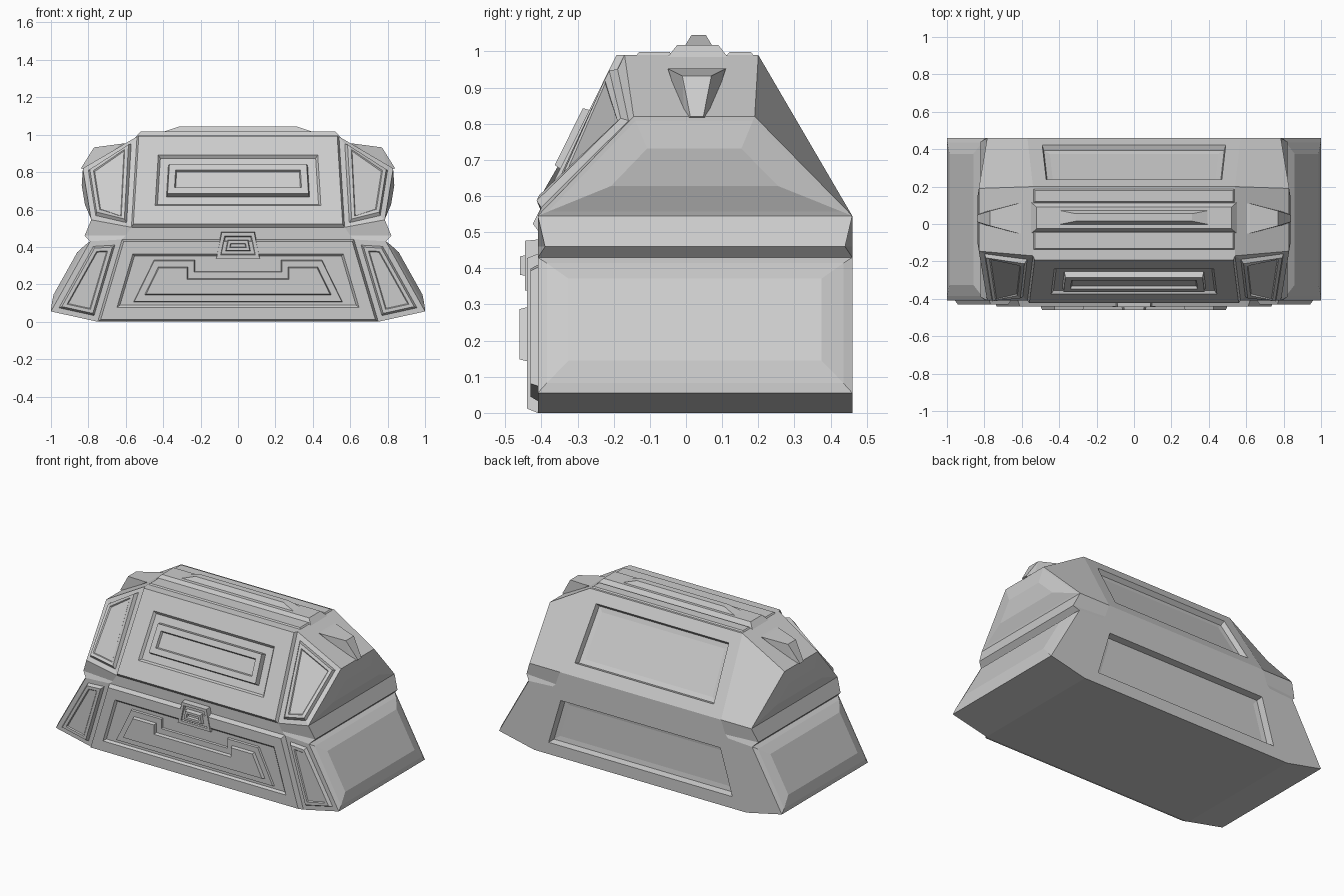
import bpy, bmesh
from mathutils import Vector

if "Cube" in bpy.data.objects:
    bpy.data.objects.remove(bpy.data.objects["Cube"])


def finish(bm, name):
    mesh = bpy.data.meshes.new(name)
    bm.to_mesh(mesh)
    bm.free()
    ob = bpy.data.objects.new(name, mesh)
    bpy.context.collection.objects.link(ob)
    return ob


def steps(bm, face, chain):
    """Inset a face repeatedly; each step is (width, height)."""
    for width, height in chain:
        face.normal_update()
        bmesh.ops.inset_individual(bm, faces=[face], thickness=width,
                                   depth=height, use_even_offset=True)


def front_plate(name, outline, y, chain):
    """Stepped plate facing -y from an (x, z) outline, counter-clockwise."""
    bm = bmesh.new()
    face = bm.faces.new([bm.verts.new((x, y, z)) for x, z in outline])
    face.normal_update()
    if face.normal.y > 0:
        face.normal_flip()
    steps(bm, face, chain)
    return finish(bm, name)


def frustum(name, low, high):
    """Tapered bar; each end is (half length, y min, y max, z)."""
    bm = bmesh.new()
    for hx, y0, y1, z in (low, high):
        for x, y in ((-hx, y0), (hx, y0), (hx, y1), (-hx, y1)):
            bm.verts.new((x, y, z))
    bmesh.ops.convex_hull(bm, input=bm.verts[:])
    bmesh.ops.dissolve_limit(bm, angle_limit=0.01, verts=bm.verts[:], edges=bm.edges[:])
    return finish(bm, name)


# Chest hull: rings of (front inner, front outer, back outer, back inner)
RINGS = [
    [(.75, -.41, 0), (1, -.41, .055), (1, .46, .055), (.75, .46, 0)],
    [(.62, -.41, .44), (.79, -.41, .43), (.79, .46, .43), (.62, .46, .44)],
    [(.60, -.41, .46), (.82, -.39, .46), (.82, .44, .46), (.60, .46, .46)],
    [(.57, -.41, .505), (.785, -.41, .545), (.785, .46, .545), (.57, .46, .545)],
    [(.54, -.17, .99), (.83, -.145, .82), (.83, .19, .82), (.54, .20, .99)],
]
bm = bmesh.new()
rings = []
for ring in RINGS:
    right = [bm.verts.new(p) for p in ring]
    left = [bm.verts.new((-x, y, z)) for x, y, z in reversed(ring)]
    rings.append(right + left)

SIDES = ["front_corner", "side", "back_corner", "back",
         "back_corner", "side", "front_corner", "front"]
faces = {}
for level, (lo, hi) in enumerate(zip(rings, rings[1:])):
    for i, label in enumerate(SIDES):
        j = (i + 1) % 8
        f = bm.faces.new((lo[i], lo[j], hi[j], hi[i]))
        faces.setdefault((label, level), []).append(f)
for ring in (rings[0], rings[-1]):
    for ids in ((0, 1, 2, 3), (4, 5, 6, 7), (0, 3, 4, 7)):
        bm.faces.new([ring[i] for i in ids])
bmesh.ops.recalc_face_normals(bm, faces=bm.faces[:])

# Panels worked into the hull faces
corner = [(.028, 0), (.010, .02), (.018, 0), (.005, -.006)]
PANELS = {
    ("front", 0): [(.012, .03), (.065, 0), (.012, -.012)],
    ("front_corner", 0): corner,
    ("side", 0): [(.025, .012), (.06, .02)],
    ("back", 0): [(.075, 0), (.008, -.04), (.03, -.004)],
    ("front", 3): [(.010, .02), (.11, 0), (.012, -.015), (.045, 0),
                   (.006, .033), (.035, 0), (.006, -.015)],
    ("front_corner", 3): corner,
    ("side", 3): [(.012, .002), (.075, .018)],
    ("back", 3): [(.075, 0), (.008, -.03), (.03, -.004)],
}
for key, chain in PANELS.items():
    for f in faces[key]:
        steps(bm, f, chain)
finish(bm, "chest_body")

# Raised U-shaped ornament on the lower front
half = [(.56, .105), (.45, .33), (.23, .33), (.23, .27)]
front_plate("lower_front_ornament",
            half + [(-x, z) for x, z in reversed(half)], -.424,
            [(.004, .016), (.034, 0), (.005, .02)])

# Lock
front_plate("lock_plate", [(-.12, .335), (.12, .335), (.09, .48), (-.09, .48)], -.405,
            [(.004, .04), (.018, 0), (.006, -.012), (.014, 0),
             (.005, .026), (.014, 0), (.004, -.015)])

# Top ridge
frustum("ridge_base", (.55, -.05, .115, .985), (.52, -.025, .09, 1.017))
frustum("ridge_cap", (.40, -.003, .073, 1.015), (.31, .015, .055, 1.045))
# Lips along the top of the lid
frustum("front_lip", (.54, -.14, -.035, .985), (.53, -.13, -.045, .998))
frustum("back_lip", (.54, .11, .19, .985), (.53, .12, .18, .998))

# Tapered brackets on the lid shoulders
for side, label in ((1, "right"), (-1, "left")):
    bm = bmesh.new()
    for x, z, w in ((.57, .955, .08), (.62, .952, .08), (.77, .932, .04), (.84, .82, .018),
                    (.80, .81, .035), (.57, .93, .06)):
        for s in (-1, 1):
            bm.verts.new((side * x, .03 + s * w, z))
    bmesh.ops.convex_hull(bm, input=bm.verts[:])
    finish(bm, label + "_shoulder_bracket")
